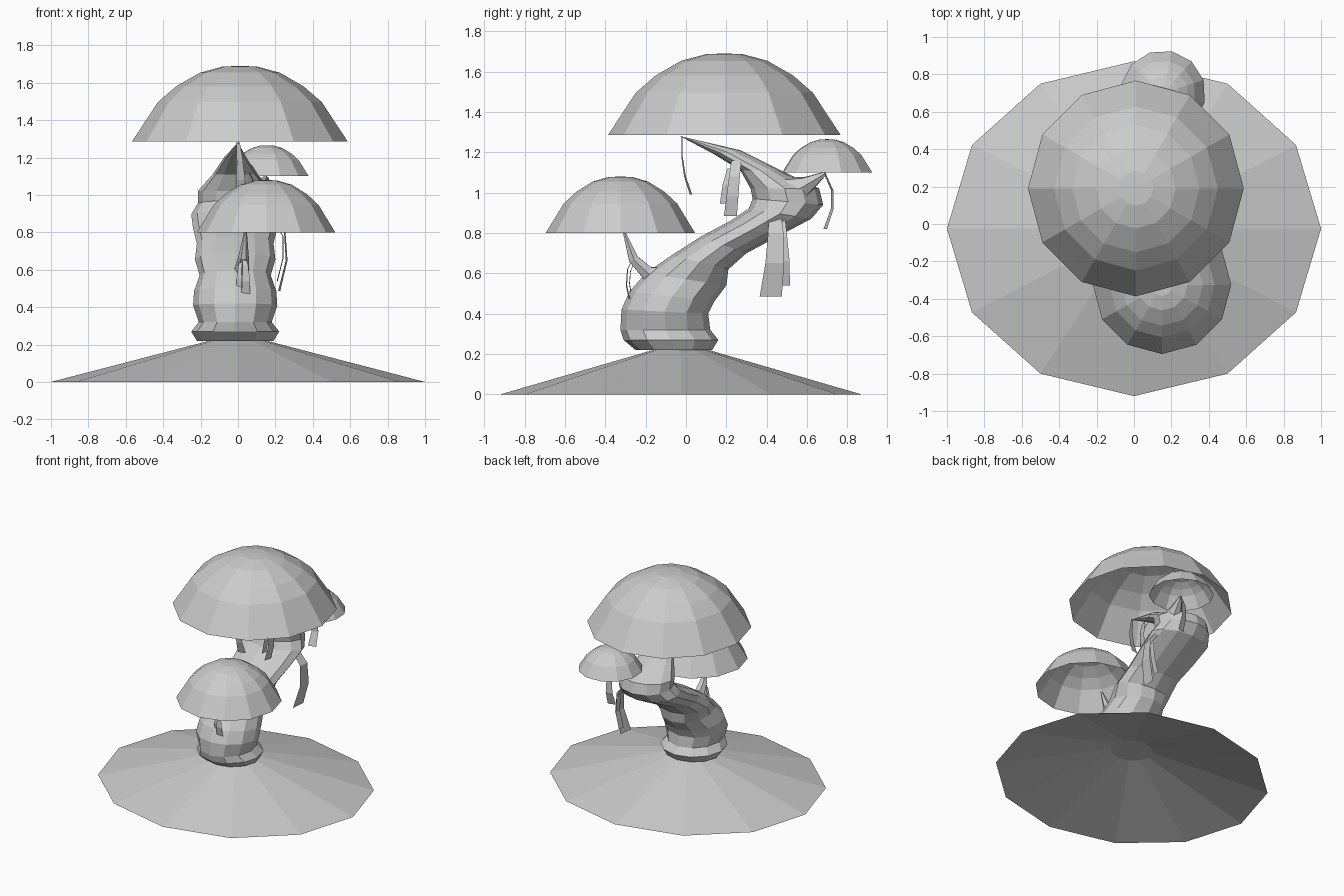
import bpy, bmesh, math
from mathutils import Vector

cube = bpy.data.objects.get("Cube")
if cube:
    bpy.data.objects.remove(cube, do_unlink=True)

GREY = bpy.data.materials.new("plain grey")
GREY.use_nodes = True
GREY.diffuse_color = (0.6, 0.6, 0.6, 1)
GREY.node_tree.nodes["Principled BSDF"].inputs["Base Color"].default_value = (0.6, 0.6, 0.6, 1)


def loft(name, rings, tip=None, base=None):
    """Skin a list of closed point rings, optionally closed by end points."""
    bm = bmesh.new()
    rows = [[bm.verts.new(p) for p in ring] for ring in rings]
    n = len(rows[0])
    for a, b in zip(rows, rows[1:]):
        for i in range(n):
            j = (i + 1) % n
            bm.faces.new((a[i], a[j], b[j], b[i]))
    if tip is not None:
        t = bm.verts.new(tip)
        for i in range(n):
            bm.faces.new((rows[-1][i], rows[-1][(i + 1) % n], t))
    if base is not None:
        t = bm.verts.new(base)
        for i in range(n):
            bm.faces.new((rows[0][(i + 1) % n], rows[0][i], t))
    return finish(name, bm)


def finish(name, bm):
    mesh = bpy.data.meshes.new(name)
    bm.to_mesh(mesh)
    bm.free()
    mesh.materials.append(GREY)
    obj = bpy.data.objects.new(name, mesh)
    bpy.context.collection.objects.link(obj)
    return obj


def circle(x, y, z, rx, ry, n=12, turn=0.0):
    angles = [turn + math.tau * i / n for i in range(n)]
    return [(x + rx * math.cos(a), y + ry * math.sin(a), z) for a in angles]


# Ground: shallow open cone
loft("ground_mound", [circle(0, -0.025, 0, 1, 0.895)], tip=(0, -0.025, 0.26))

# Caps: open faceted domes sharing one profile (radius, height)
DOME = [(1, 0), (0.875, 0.27), (0.76, 0.52), (0.59, 0.73), (0.37, 0.91), (0.16, 0.99)]


def cap(name, x, y, z, radius, height, turn=0.0):
    rings = [circle(x, y, z + height * h, radius * r, radius * r, 12, turn) for r, h in DOME]
    loft(name, rings, tip=(x, y, z + height))


cap("large_cap", 0.01, 0.19, 1.285, 0.577, 0.405)
cap("middle_cap", 0.15, -0.325, 0.80, 0.37, 0.28)
cap("small_cap", 0.155, 0.70, 1.10, 0.228, 0.165, math.radians(18))

# Trunk: rings given by front point (y, z), back point (y, z) and half width
TRUNK = [
    (-0.25, 0.22, 0.13, 0.22, 0.205),
    (-0.31, 0.27, 0.16, 0.27, 0.235),
    (-0.325, 0.32, 0.12, 0.32, 0.195),
    (-0.32, 0.42, 0.11, 0.40, 0.225),
    (-0.28, 0.51, 0.14, 0.46, 0.22),
    (-0.20, 0.60, 0.20, 0.54, 0.19),
    (-0.07, 0.69, 0.21, 0.62, 0.215),
    (0.07, 0.78, 0.30, 0.70, 0.205),
    (0.22, 0.86, 0.45, 0.78, 0.225),
    (0.31, 0.92, 0.62, 0.87, 0.235),
    (0.33, 0.97, 0.68, 0.94, 0.20),
    (0.32, 1.02, 0.66, 1.02, 0.20),
    (0.27, 1.11, 0.47, 1.11, 0.12),
    (0.14, 1.19, 0.27, 1.21, 0.06),
]


def trunk_ring(yf, zf, yb, zb, half):
    front, back = Vector((-0.015, yf, zf)), Vector((-0.015, yb, zb))
    mid, arm = (front + back) / 2, (back - front) / 2
    angles = [math.tau * i / 12 for i in range(12)]
    return [mid + arm * math.sin(a) + Vector((half * math.cos(a), 0, 0)) for a in angles]


loft("trunk", [trunk_ring(*r) for r in TRUNK], tip=(0, -0.03, 1.28), base=(0, -0.06, 0.22))


# Branches: tapering tubes towards the smaller caps
def branch(name, points, radii):
    rings = []
    for i, p in enumerate(points):
        d = Vector(points[min(i + 1, len(points) - 1)]) - Vector(points[max(i - 1, 0)])
        side = d.cross(Vector((1, 0, 0))).normalized()
        other = side.cross(d).normalized()
        angles = [math.tau * k / 6 for k in range(6)]
        rings.append([Vector(p) + radii[i] * (other * math.cos(a) + side * math.sin(a)) for a in angles])
    loft(name, rings, tip=points[-1])


branch("front_branch", [(0.01, -0.08, 0.57), (0.02, -0.19, 0.60), (0.03, -0.26, 0.67), (0.04, -0.305, 0.80)],
       [0.07, 0.04, 0.028, 0.008])
branch("back_branch", [(0.08, 0.50, 0.99), (0.12, 0.60, 1.04), (0.15, 0.69, 1.095)], [0.10, 0.045, 0.01])


# Hanging ribbons: flat strips along a path, widening along one direction
def ribbon(name, points, across, start, end):
    bm = bmesh.new()
    rows = []
    for i, p in enumerate(points):
        t = i / (len(points) - 1)
        w = Vector(across).normalized() * (start + (end - start) * t) / 2
        rows.append((bm.verts.new(Vector(p) - w), bm.verts.new(Vector(p) + w)))
    for a, b in zip(rows, rows[1:]):
        bm.faces.new((a[0], a[1], b[1], b[0]))
    finish(name, bm)


ribbon("side_ribbon_long", [(0.17, 0.44, 0.91), (0.25, 0.445, 0.80), (0.26, 0.44, 0.65), (0.22, 0.42, 0.485)],
       (0.1, 1, 0), 0.06, 0.11)
ribbon("side_ribbon_short", [(0.17, 0.47, 0.89), (0.24, 0.48, 0.78), (0.24, 0.49, 0.66), (0.21, 0.49, 0.54)],
       (0.1, 1, 0), 0.04, 0.05)
ribbon("upper_ribbon_long", [(0.07, 0.25, 1.16), (0.12, 0.24, 1.08), (0.12, 0.23, 0.98), (0.10, 0.22, 0.885)],
       (0.2, 1, 0), 0.05, 0.065)
ribbon("upper_ribbon_short", [(0.06, 0.22, 1.12), (0.10, 0.20, 1.04), (0.09, 0.19, 0.945)],
       (0.2, 1, 0), 0.03, 0.045)
ribbon("tip_ribbon", [(0, -0.02, 1.28), (0.01, -0.02, 1.18), (0.015, -0.005, 1.08), (0.015, 0.025, 0.99)],
       (1, 0.2, 0), 0.02, 0.06)
ribbon("front_ribbon_long", [(0.03, -0.26, 0.68), (0.04, -0.29, 0.62), (0.045, -0.295, 0.54), (0.04, -0.28, 0.47)],
       (1, 0.15, 0), 0.02, 0.05)
ribbon("front_ribbon_short", [(0.02, -0.25, 0.67), (0.01, -0.275, 0.61), (0.005, -0.28, 0.55), (0.005, -0.27, 0.49)],
       (1, -0.15, 0), 0.015, 0.03)
ribbon("back_ribbon", [(0.15, 0.69, 1.09), (0.15, 0.725, 1.01), (0.15, 0.725, 0.92), (0.15, 0.69, 0.82)],
       (1, 0.3, 0), 0.03, 0.06)
